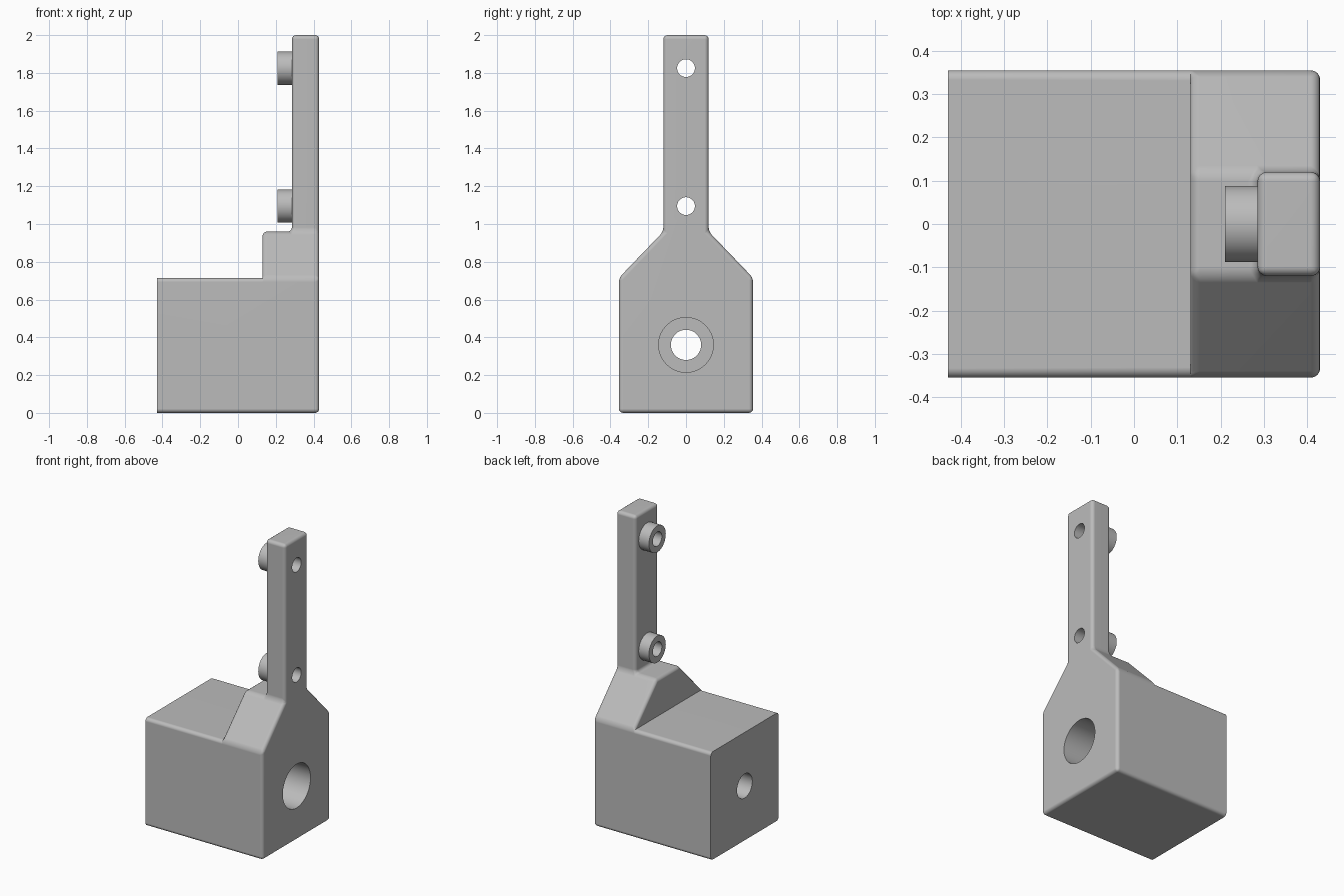
import bpy, bmesh
from mathutils import Matrix

cube = bpy.data.objects.get("Cube")
if cube:
    bpy.data.objects.remove(cube, do_unlink=True)

grey = bpy.data.materials.new("light_grey")
grey.use_nodes = True
COLOUR = (0.5, 0.5, 0.5, 1)
grey.diffuse_color = COLOUR
grey.node_tree.nodes["Principled BSDF"].inputs["Base Color"].default_value = COLOUR

BACK, STEP, POST, FACE = -0.43, 0.13, 0.285, 0.43   # x stations
# (half width, height) of the outline corners
OUTLINE = {"foot": (0.355, 0), "shoulder": (0.355, 0.715),
           "neck": (0.12, 0.96), "top": (0.12, 2.0)}
BORE_Z = 0.36
PIN_HEIGHTS = (1.095, 1.825)


def make_object(name, bm):
    bmesh.ops.recalc_face_normals(bm, faces=bm.faces)
    mesh = bpy.data.meshes.new(name)
    bm.to_mesh(mesh)
    bm.free()
    mesh.materials.append(grey)
    obj = bpy.data.objects.new(name, mesh)
    bpy.context.collection.objects.link(obj)
    return obj


def cylinder(name, radius, x0, x1, z, sides=64):
    bm = bmesh.new()
    bmesh.ops.create_cone(
        bm, cap_ends=True, segments=sides, radius1=radius, radius2=radius, depth=x1 - x0,
        matrix=Matrix.Translation(((x0 + x1) / 2, 0, z)) @ Matrix.Rotation(1.5707963, 4, 'Y'))
    return make_object(name, bm)


def activate(obj):
    bpy.ops.object.select_all(action='DESELECT')
    obj.select_set(True)
    bpy.context.view_layer.objects.active = obj


def drill(obj, radius, x0, x1, z):
    cutter = cylinder("hole_cutter", radius, x0, x1, z)
    cutter.hide_render = True
    mod = obj.modifiers.new("hole", 'BOOLEAN')
    mod.operation = 'DIFFERENCE'
    mod.solver = 'EXACT'
    mod.object = cutter
    activate(obj)
    bpy.ops.object.modifier_apply(modifier=mod.name)
    bpy.data.objects.remove(cutter, do_unlink=True)


def finish(obj):
    activate(obj)
    bpy.ops.object.shade_smooth_by_angle(angle=0.6)
    mod = obj.modifiers.new("flat_faces", 'WEIGHTED_NORMAL')
    mod.keep_sharp = True


# Bracket: block, sloped shoulder and upright post as one closed shell
bm = bmesh.new()
verts = {}


def corner(x, key, side):
    if (x, key, side) not in verts:
        w, z = OUTLINE[key]
        verts[x, key, side] = bm.verts.new((x, side * w, z))
    return verts[x, key, side]


# Stepped run of the profile, from the foot of the face round to its start
run = [(FACE, "foot"), (BACK, "foot"), (BACK, "shoulder"), (STEP, "shoulder"),
       (STEP, "neck"), (POST, "neck"), (POST, "top"), (FACE, "top")]
for a, b in zip(run, run[1:]):
    bm.faces.new([corner(*a, -1), corner(*b, -1), corner(*b, 1), corner(*a, 1)])

# Front face outline
keys = list(OUTLINE)
bm.faces.new([corner(FACE, k, -1) for k in keys]
             + [corner(FACE, k, 1) for k in reversed(keys)])

# Mirrored flanks of block, shoulder and post
flanks = [
    [(FACE, "foot"), (FACE, "shoulder"), (STEP, "shoulder"), (BACK, "shoulder"), (BACK, "foot")],
    [(FACE, "shoulder"), (FACE, "neck"), (POST, "neck"), (STEP, "neck"), (STEP, "shoulder")],
    [(FACE, "neck"), (FACE, "top"), (POST, "top"), (POST, "neck")],
]
for flank in flanks:
    for side in (-1, 1):
        bm.faces.new([corner(*p, side) for p in flank])
bmesh.ops.recalc_face_normals(bm, faces=bm.faces)

# Round every edge except the rim of the back and the inner step corner
step_ends = {corner(STEP, "shoulder", -1), corner(STEP, "shoulder", 1)}
rounded = [e for e in bm.edges
           if not all(abs(v.co.x - BACK) < 1e-4 for v in e.verts)
           and set(e.verts) != step_ends]
bmesh.ops.bevel(bm, geom=rounded, offset=0.022, offset_type='OFFSET', segments=4,
                profile=0.5, affect='EDGES', clamp_overlap=True)
bracket = make_object("bracket", bm)

# Stepped bore through the block and pin holes through the post
drill(bracket, 0.08, BACK - 0.1, FACE + 0.1, BORE_Z)
drill(bracket, 0.145, 0.0, FACE + 0.1, BORE_Z)
for z in PIN_HEIGHTS:
    drill(bracket, 0.047, POST - 0.05, FACE + 0.1, z)
finish(bracket)

# Hollow round bosses on the back of the post
for name, z in zip(("lower_boss", "upper_boss"), PIN_HEIGHTS):
    boss = cylinder(name, 0.088, 0.21, POST + 0.005, z)
    drill(boss, 0.047, 0.1, FACE, z)
    finish(boss)
